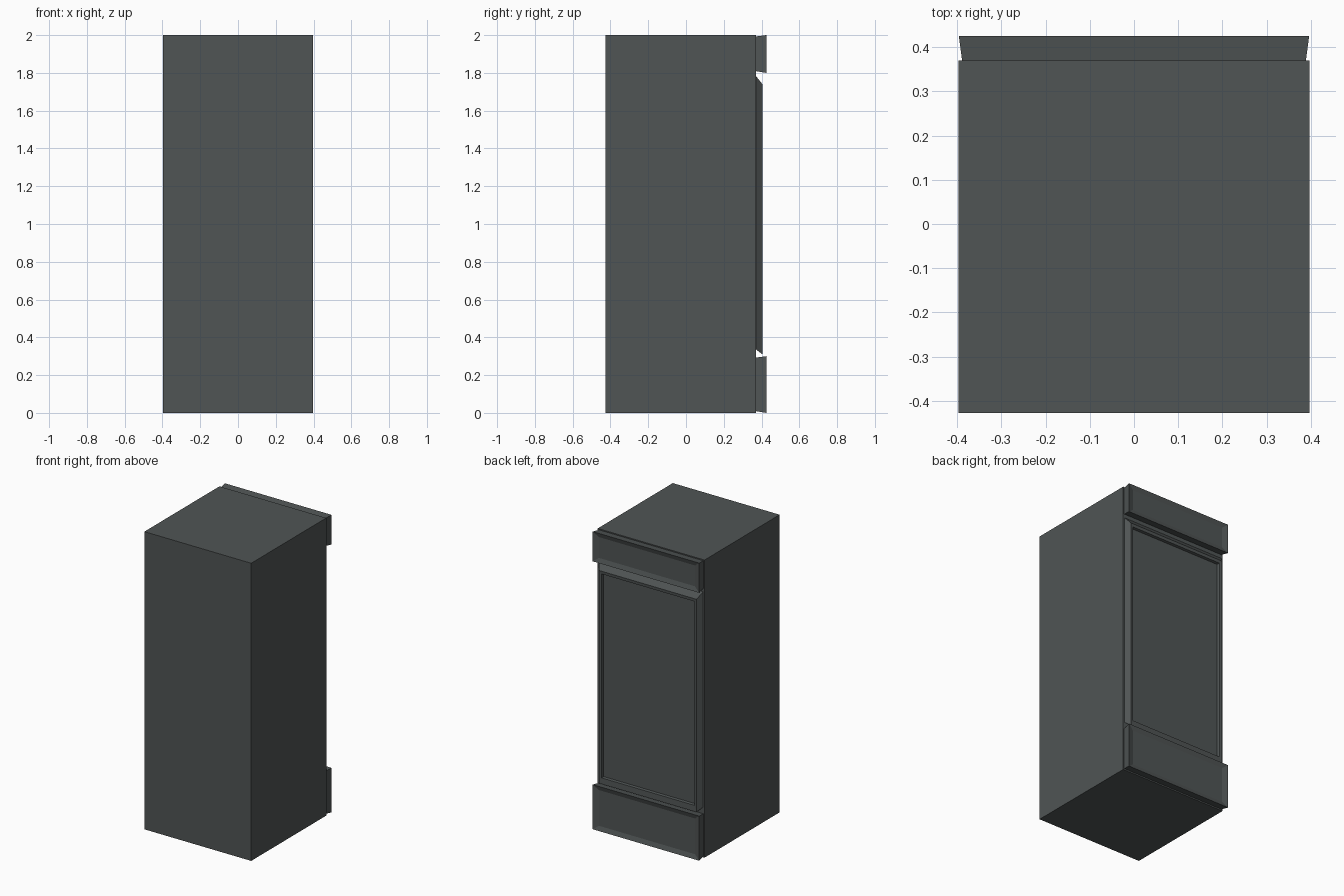
import bpy, bmesh

if "Cube" in bpy.data.objects:
    bpy.data.objects.remove(bpy.data.objects["Cube"])

mat = bpy.data.materials.new("charcoal grey")
mat.diffuse_color = (0.08, 0.09, 0.09, 1)
mat.use_nodes = True
mat.node_tree.nodes["Principled BSDF"].inputs["Base Color"].default_value = mat.diffuse_color

BACK = 0.37  # plane of the cabinet's back wall


def finish(name, bm):
    bmesh.ops.recalc_face_normals(bm, faces=bm.faces)
    mesh = bpy.data.meshes.new(name)
    bm.to_mesh(mesh)
    bm.free()
    mesh.materials.append(mat)
    ob = bpy.data.objects.new(name, mesh)
    bpy.context.collection.objects.link(ob)
    return ob


def stacked_panel(name, rings):
    """Rings are (half width, bottom z, top z, y); joined in order, both ends closed."""
    bm = bmesh.new()
    loops = [[bm.verts.new(p) for p in ((-w, y, lo), (w, y, lo), (w, y, hi), (-w, y, hi))]
             for w, lo, hi, y in rings]
    for a, b in zip(loops, loops[1:]):
        for i in range(4):
            j = (i + 1) % 4
            bm.faces.new((a[i], a[j], b[j], b[i]))
    bm.faces.new(loops[0])
    bm.faces.new(loops[-1])
    return finish(name, bm)


# Main cabinet box
stacked_panel("cabinet_body", [(0.397, 0, 2, -0.427), (0.397, 0, 2, BACK)])

# Head and foot boards, flaring outward with a shallow dished face
for name, lo, hi, rim in (("top_board", 1.80, 2.0, 0.03), ("bottom_board", 0.0, 0.30, 0.03)):
    stacked_panel(name, [
        (0.388, lo + 0.01, hi - 0.008, BACK - 0.005),
        (0.396, lo, hi, 0.425),
        (0.396 - 1.3 * rim, lo + rim, hi - rim, 0.415),
    ])

# Door frame with sloped outer sides and a recessed flat centre
stacked_panel("door_panel", [
    (0.390, 0.34, 1.79, BACK - 0.005),
    (0.362, 0.31, 1.74, 0.405),
    (0.345, 0.35, 1.72, 0.403),
    (0.342, 0.353, 1.717, 0.385),
])
